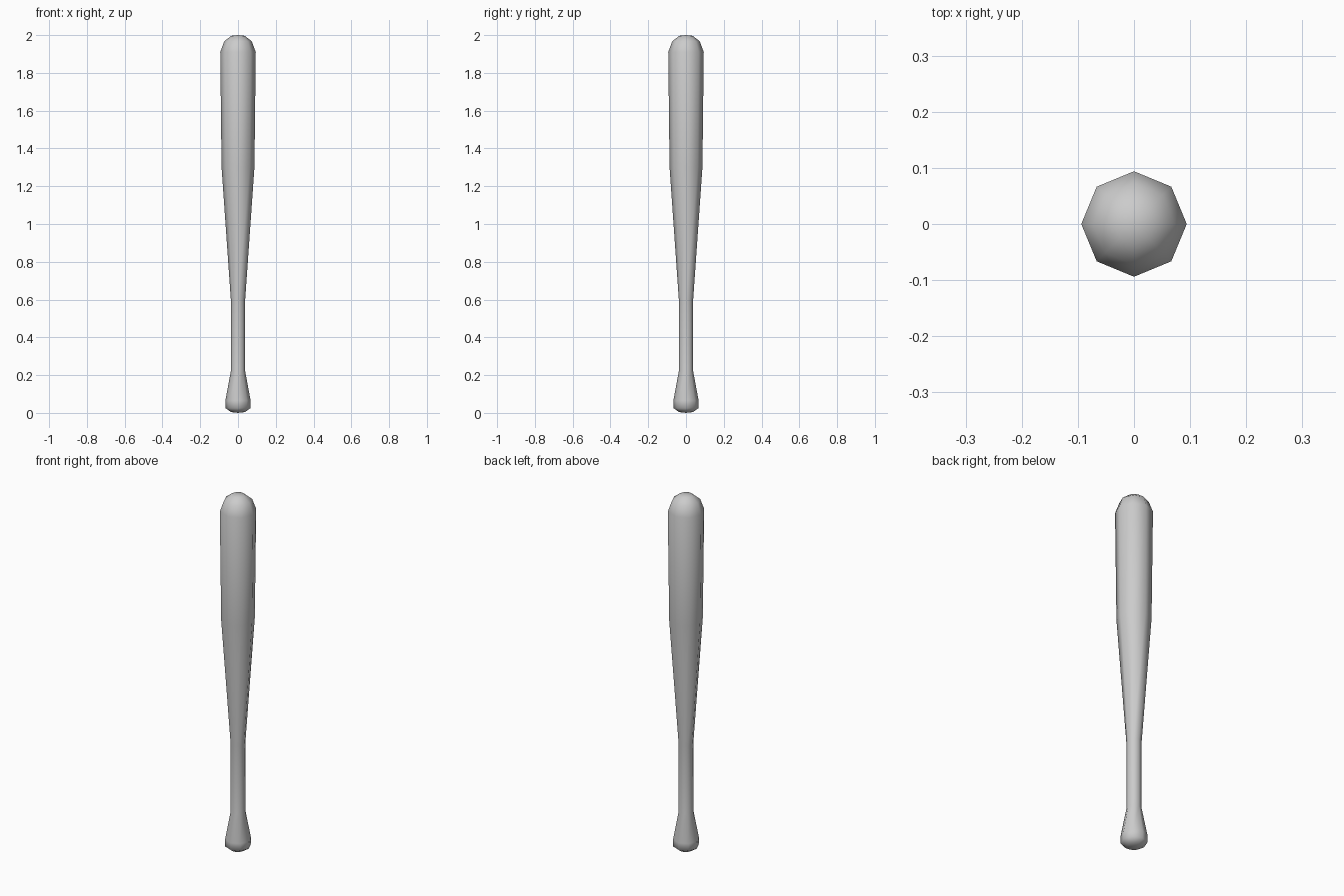
import bpy, bmesh
from math import cos, sin, tau

if "Cube" in bpy.data.objects:
    bpy.data.objects.remove(bpy.data.objects["Cube"])

SIDES = 8

# (radius, height) profile from the knob to the rounded barrel tip
PROFILE = [(0.036, 0.004), (0.066, 0.025), (0.067, 0.065), (0.038, 0.22),
           (0.038, 0.60), (0.087, 1.30), (0.094, 1.91), (0.073, 1.967),
           (0.036, 1.996)]


def lathe(name, profile, bottom, top):
    bm = bmesh.new()
    rings = [[bm.verts.new((r * cos(tau * i / SIDES), r * sin(tau * i / SIDES), z))
              for i in range(SIDES)] for r, z in profile]
    low, high = bm.verts.new((0, 0, bottom)), bm.verts.new((0, 0, top))
    for i in range(SIDES):
        j = (i + 1) % SIDES
        for a, b in zip(rings, rings[1:]):
            bm.faces.new((a[i], a[j], b[j], b[i]))
        bm.faces.new((low, rings[0][j], rings[0][i]))
        bm.faces.new((high, rings[-1][i], rings[-1][j]))
    for f in bm.faces:
        f.smooth = True
    mesh = bpy.data.meshes.new(name)
    bm.to_mesh(mesh)
    bm.free()
    obj = bpy.data.objects.new(name, mesh)
    bpy.context.collection.objects.link(obj)
    return obj


# One-piece bat: knob, handle, taper and barrel
lathe("baseball_bat", PROFILE, 0.0, 2.0)
